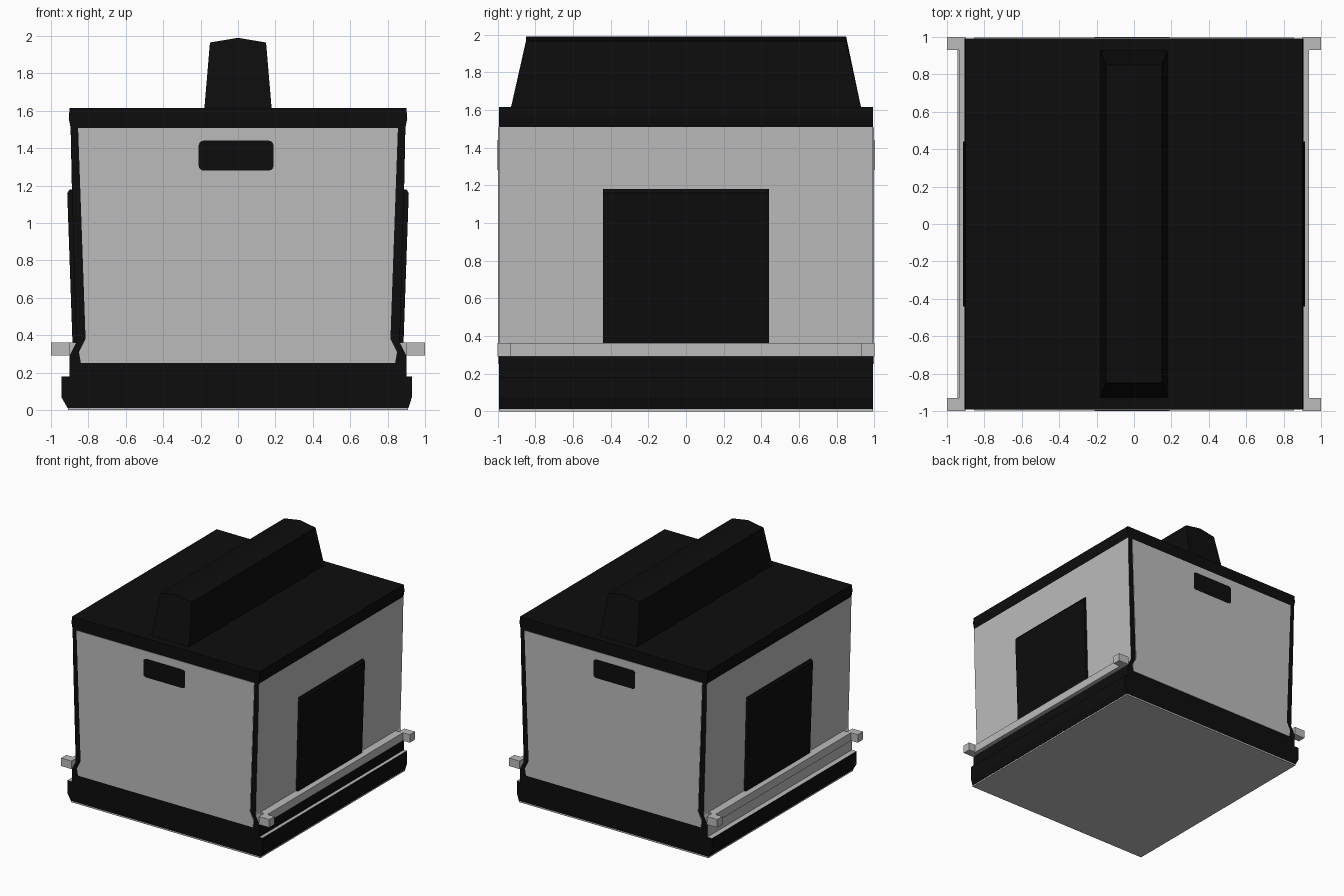
import bpy, bmesh, math

if "Cube" in bpy.data.objects:
    bpy.data.objects.remove(bpy.data.objects["Cube"])


def material(name, v):
    m = bpy.data.materials.new(name)
    m.diffuse_color = (v, v, v, 1)
    m.use_nodes = True
    m.node_tree.nodes["Principled BSDF"].inputs["Base Color"].default_value = m.diffuse_color
    return m


GREY = material("light grey", 0.5)
BLACK = material("black", 0.004)


def extrude(name, profile, y0, y1, mats, rule=None):
    """Extrude an x/z outline along y; rule picks the material of each face."""
    bm = bmesh.new()
    face = bm.faces.new([bm.verts.new((x, y0, z)) for x, z in profile])
    new = bmesh.ops.extrude_face_region(bm, geom=[face])["geom"]
    bmesh.ops.translate(bm, vec=(0, y1 - y0, 0),
                        verts=[g for g in new if isinstance(g, bmesh.types.BMVert)])
    bmesh.ops.recalc_face_normals(bm, faces=bm.faces)
    bm.normal_update()
    if rule:
        for f in bm.faces:
            f.material_index = rule(f)
    me = bpy.data.meshes.new(name)
    bm.to_mesh(me)
    bm.free()
    for m in mats:
        me.materials.append(m)
    ob = bpy.data.objects.new(name, me)
    bpy.context.collection.objects.link(ob)
    return ob


def mirrored(half):
    return half + [(-x, z) for x, z in reversed(half)]


def box(x0, x1, z0, z1):
    return [(x0, z0), (x1, z0), (x1, z1), (x0, z1)]


E = 0.993  # half length of the body

# Cabin: grey flanks, black ends, black lower wall on the right only
def cabin_rule(f):
    low_right = f.calc_center_median().z < 0.29 and f.normal.x > 0.5
    return 1 if abs(f.normal.y) > 0.5 or low_right else 0


extrude("cabin", mirrored([(0.90, 0.18), (0.90, 0.29), (0.865, 0.36),
                           (0.888, 1.17), (0.895, 1.51)]), -E, E, [GREY, BLACK], cabin_rule)

# Skirt with chamfered lower edges over a thin floor plate
extrude("skirt", [(-0.912, 0.012), (0.912, 0.012), (0.93, 0.07), (0.93, 0.18),
                  (-0.945, 0.18), (-0.945, 0.07)], -E, E, [BLACK, GREY],
        lambda f: 1 if f.normal.z > 0.9 else 0)
extrude("floor_plate", box(-0.91, 0.91, 0, 0.012), -E, E, [GREY])

# Roof slab
extrude("roof", mirrored([(0.895, 1.51), (0.905, 1.56), (0.90, 1.615)]), -E, E, [BLACK])

# Roof ridge with sloped ends
ridge = extrude("roof_ridge", mirrored([(0.18, 1.61), (0.15, 1.965)]) , -0.93, 0.93, [BLACK])
bm = bmesh.new()
bm.from_mesh(ridge.data)
top = [e for e in bm.edges if all(v.co.z > 1.9 for v in e.verts)
       and abs(e.verts[0].co.x - e.verts[1].co.x) > 0.1]
bmesh.ops.subdivide_edges(bm, edges=top, cuts=1)
for v in bm.verts:
    if v.co.z > 1.9:
        v.co.y = math.copysign(0.85, v.co.y)
        if abs(v.co.x) < 0.01:
            v.co.z = 1.99
bm.to_mesh(ridge.data)
bm.free()

# Side windows and rails with projecting ends
for s, side in ((1, "right"), (-1, "left")):
    extrude(side + "_window", [(s * x, z) for x, z in
            ((0.85, 0.36), (0.885, 0.36), (0.913, 1.16), (0.90, 1.18), (0.87, 1.18))],
            -0.44, 0.44, [BLACK])
    inner, outer = s * 0.86, s * 0.935
    extrude(side + "_rail", box(inner, outer, 0.292, 0.362), -0.93, 0.93, [GREY])
    for e in (1, -1):
        extrude(side + "_rail_end", box(s * 0.90, s, 0.292, 0.362),
                e * 0.93, e, [GREY])

# End panels and rounded vents, front and back
panel = mirrored([(0.84, 0.25), (0.85, 0.31), (0.815, 0.38), (0.835, 0.95), (0.855, 1.508)])
r = 0.025
vent = []
for cx, cz, a0 in ((0.165, 1.415, 0), (-0.185, 1.415, 90), (-0.185, 1.305, 180), (0.165, 1.305, 270)):
    for k in range(4):
        a = math.radians(a0 + k * 30)
        vent.append((cx + r * math.cos(a), cz + r * math.sin(a)))
for e, end in ((-1, "front"), (1, "back")):
    extrude(end + "_panel", panel, e * 0.992, e * 0.997, [GREY])
    extrude(end + "_vent", vent, e * 0.992, e * 1.0, [BLACK])
